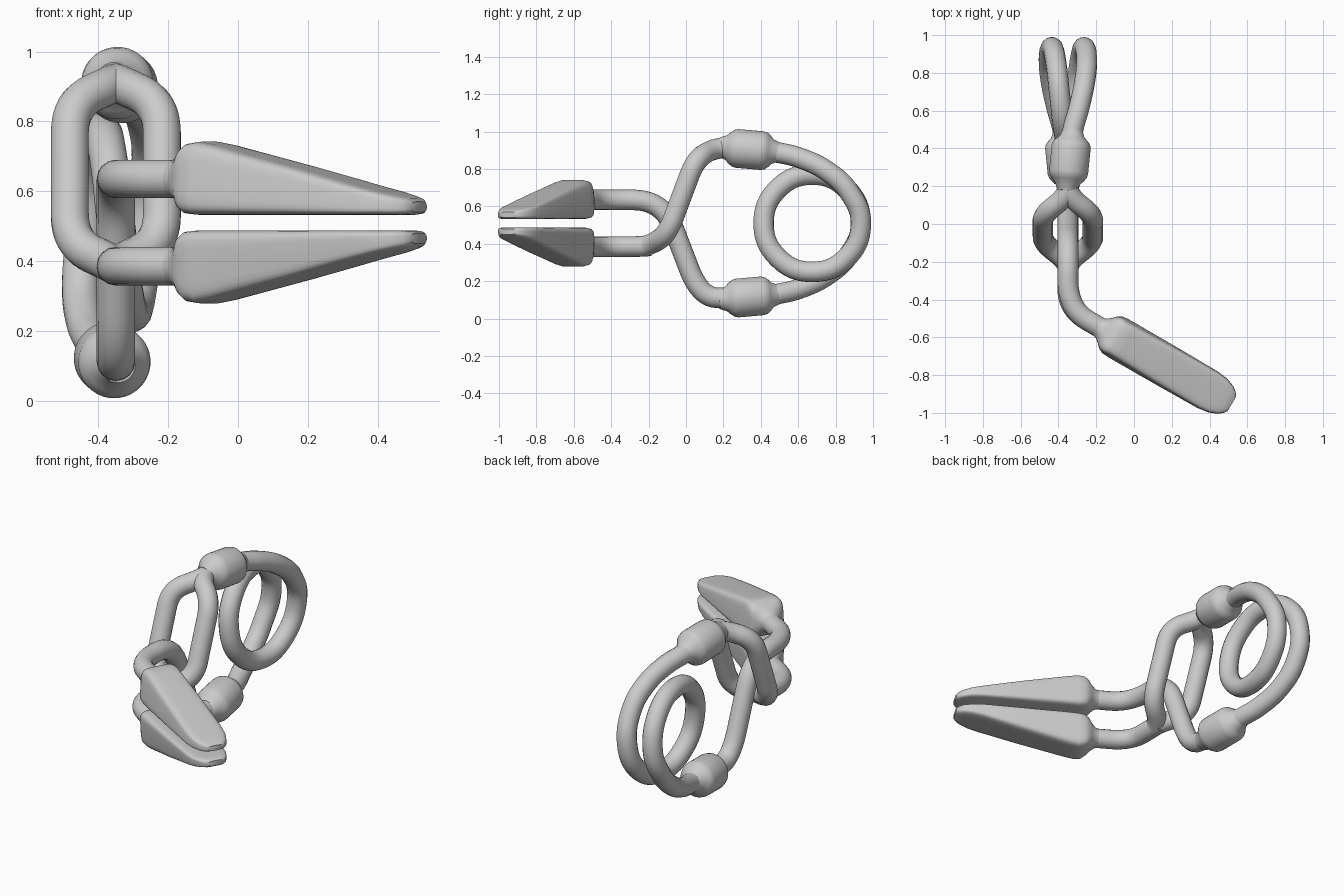
import bpy, bmesh, math
from mathutils import Vector

if "Cube" in bpy.data.objects:
    bpy.data.objects.remove(bpy.data.objects["Cube"])

CX, H, R = -0.35, 1.02, 0.055      # wire plane x, total height, wire radius


def flip(p):
    """Mirror a point top to bottom."""
    return Vector((p[0], p[1], H - p[2]))


def fillet(pts, t, n=10):
    """Round the corners of a polyline with curved segments of reach t."""
    pts = [Vector(p) for p in pts]
    out = [pts[0]]
    for a, b, c in zip(pts, pts[1:], pts[2:]):
        la, lc = (a - b).length, (c - b).length
        p = b + (a - b) * min(t, la * 0.49) / la
        q = b + (c - b) * min(t, lc * 0.49) / lc
        for i in range(n + 1):
            u = i / n
            out.append(p * (1 - u) ** 2 + b * 2 * u * (1 - u) + q * u * u)
    return out + [pts[-1]]


def wire(name, pts, smooth=False):
    """Round wire along a list of points."""
    cu = bpy.data.curves.new(name, 'CURVE')
    cu.dimensions = '3D'
    cu.bevel_depth = R
    cu.bevel_resolution = 6
    cu.use_fill_caps = True
    if smooth:
        cu.resolution_u = 10
        sp = cu.splines.new('BEZIER')
        sp.bezier_points.add(len(pts) - 1)
        for bp, p in zip(sp.bezier_points, pts):
            bp.co = p
            bp.handle_left_type = bp.handle_right_type = 'AUTO'
    else:
        sp = cu.splines.new('POLY')
        sp.points.add(len(pts) - 1)
        for sp_pt, p in zip(sp.points, pts):
            sp_pt.co = (*p, 1)
        sp.use_smooth = True
    ob = bpy.data.objects.new(name, cu)
    bpy.context.collection.objects.link(ob)
    return ob


def loft(name, origin, fwd, sections, mirror=False, n=32):
    """Skin superellipse sections (s, half width, low, high, exponent, top narrowing)."""
    origin, fwd = Vector(origin), Vector(fwd).normalized()
    side = fwd.cross(Vector((0, 0, 1))).normalized()
    up = side.cross(fwd)
    bm = bmesh.new()
    rings = []
    for s, hw, lo, hi, e, tp in sections:
        ring = []
        for i in range(n):
            a = 2 * math.pi * (i + 0.5) / n
            c, d = math.cos(a), math.sin(a)
            u = math.copysign(abs(c) ** (2 / e), c)
            v = math.copysign(abs(d) ** (2 / e), d)
            w = hw * u * (1 - tp * (v + 1) / 2)
            p = origin + fwd * s + side * w + up * ((lo + hi) / 2 + v * (hi - lo) / 2)
            ring.append(bm.verts.new(flip(p) if mirror else p))
        rings.append(ring)
    for r0, r1 in zip(rings, rings[1:]):
        for i in range(n):
            j = (i + 1) % n
            bm.faces.new((r0[i], r0[j], r1[j], r1[i]))
    bm.faces.new(rings[0])
    bm.faces.new(rings[-1])
    bmesh.ops.recalc_face_normals(bm, faces=bm.faces)
    me = bpy.data.meshes.new(name)
    bm.to_mesh(me)
    bm.free()
    ob = bpy.data.objects.new(name, me)
    bpy.context.collection.objects.link(ob)
    bpy.ops.object.select_all(action='DESELECT')
    ob.select_set(True)
    bpy.context.view_layer.objects.active = ob
    bpy.ops.object.shade_smooth_by_angle(angle=math.radians(40))
    return ob


# Spring coil: half the path, then the same half turned about the y axis
half = [(0, .22, .915), (.01, .36, .902), (.025, .49, .888), (.06, .62, .855),
        (.09, .76, .785), (.1, .87, .68)]
half += [(.085 * (1 - k / 4), .675 + .26 * math.cos(k * math.pi / 4),
          .51 - .26 * math.sin(k * math.pi / 4)) for k in range(5)]
coil = half + [(-x, y, H - z) for x, y, z in reversed(half[:-1])]
wire("spring_coil", [(CX + x, y, z) for x, y, z in coil], smooth=True)

# Jaw axis in plan
D = Vector((math.cos(math.radians(-30)), math.sin(math.radians(-30)), 0))
N = Vector((0.5, 0.866, 0))
base = N * -0.565
corner = (CX, -0.45)
end = base + D * 0.17

# Single arm: lower sleeve up through the link to the upper jaw
wire("single_arm", fillet([(CX, .26, .108), (CX, .075, .115), (CX, -.125, .635),
                           (*corner, .635), (end.x, end.y, .635)], 0.16))

# Forked arm: upper sleeve, two strands around the single arm, to the lower jaw
for sgn, label in ((-1, "left"), (1, "right")):
    wire("fork_strand_" + label, fillet(
        [(CX, .26, .912), (CX, .15, .912), (CX + sgn * .132, .05, .85),
         (CX + sgn * .132, -.1, .45), (CX, -.2, .388), (CX, -.28, .385)], 0.09))
wire("fork_stem", fillet([(CX, -.19, .39), (CX, -.24, .385), (*corner, .385),
                          (end.x, end.y, .385)], 0.16))

# Sleeves where coil and arms meet
prof = [(-.01, .05), (.03, .066), (.05, .085), (.07, .099), (.09, .104),
        (.225, .104), (.245, .099), (.262, .085), (.28, .066), (.32, .05)]
sleeve = [(s, r, -r, r, 2, 0) for s, r in prof]
loft("upper_sleeve", (CX - .005, .185, .918), (.1, 1, -.09), sleeve)
loft("lower_sleeve", (CX + .005, .185, .102), (-.1, 1, .09), sleeve)

# Jaws with flared necks and flat gripping faces
jaw = [(.09, .05, .585, .685, 2, 0), (.125, .058, .577, .693, 2, 0),
       (.15, .078, .56, .708, 2.6, 0), (.17, .1, .545, .722, 4, .05),
       (.195, .115, .535, .737, 5.5, .12), (.23, .119, .532, .742, 6, .18),
       (.28, .119, .532, .733, 6.5, .18), (.55, .117, .532, .669, 6.5, .12),
       (.78, .113, .532, .611, 6, .08), (.84, .104, .532, .598, 5, .06),
       (.885, .086, .532, .587, 4.5, .05), (.91, .066, .534, .58, 4, .05),
       (.925, .045, .54, .57, 3.5, 0)]
loft("upper_jaw", base, D, jaw)
loft("lower_jaw", base, D, jaw, mirror=True)
